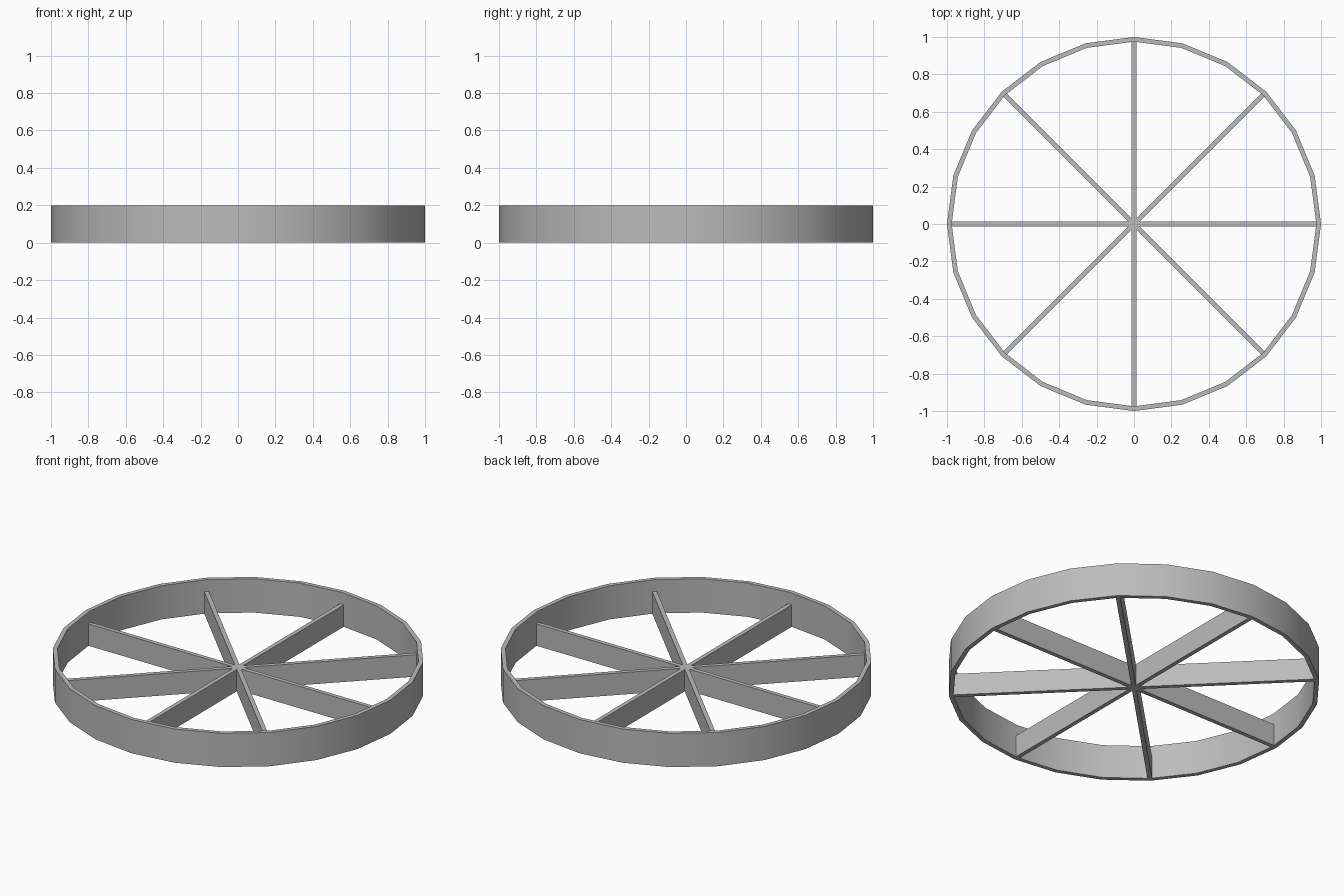
import bpy, bmesh
from math import cos, sin, pi, radians

cube = bpy.data.objects.get("Cube")
if cube:
    bpy.data.objects.remove(cube, do_unlink=True)

SIDES, SPOKES = 24, 8
OUTER, THICK = 1.0, 0.025
RIM_HEIGHT, SPOKE_HEIGHT = 0.2, 0.13

grey = bpy.data.materials.new("grey metal")
grey.use_nodes = True
colour = (0.5, 0.5, 0.5, 1)
grey.diffuse_color = colour
grey.node_tree.nodes["Principled BSDF"].inputs["Base Color"].default_value = colour


def polar(r, a, z=0):
    return (r * cos(a), r * sin(a), z)


def make_object(name, bm):
    bmesh.ops.recalc_face_normals(bm, faces=bm.faces)
    mesh = bpy.data.meshes.new(name)
    bm.to_mesh(mesh)
    bm.free()
    mesh.materials.append(grey)
    obj = bpy.data.objects.new(name, mesh)
    bpy.context.collection.objects.link(obj)
    return obj


# Rim: rectangular section swept round a 24-sided ring
bm = bmesh.new()
section = [(OUTER, 0), (OUTER, RIM_HEIGHT),
           (OUTER - THICK, RIM_HEIGHT), (OUTER - THICK, 0)]
rings = [[bm.verts.new(polar(r, 2 * pi * i / SIDES, z)) for r, z in section]
         for i in range(SIDES)]
for i, ring in enumerate(rings):
    after = rings[(i + 1) % SIDES]
    for j in range(4):
        k = (j + 1) % 4
        bm.faces.new((ring[j], after[j], after[k], ring[k]))
rim = make_object("rim", bm)
bpy.ops.object.select_all(action="DESELECT")
rim.select_set(True)
bpy.context.view_layer.objects.active = rim
bpy.ops.object.shade_smooth_by_angle(angle=radians(30))

# Spokes: one star outline, raised to the lower spoke height
bm = bmesh.new()
half = THICK / 2
reach = OUTER - THICK * 0.6
valley = half / sin(pi / SPOKES)
outline = []
for i in range(SPOKES):
    a = 2 * pi * i / SPOKES
    for side in (-half, half):
        outline.append(bm.verts.new((reach * cos(a) - side * sin(a),
                                     reach * sin(a) + side * cos(a), 0)))
    outline.append(bm.verts.new(polar(valley, a + pi / SPOKES)))
base = bm.faces.new(outline)
raised = bmesh.ops.extrude_face_region(bm, geom=[base], use_keep_orig=True)
top = [v for v in raised["geom"] if isinstance(v, bmesh.types.BMVert)]
bmesh.ops.translate(bm, verts=top, vec=(0, 0, SPOKE_HEIGHT))
make_object("spokes", bm)
